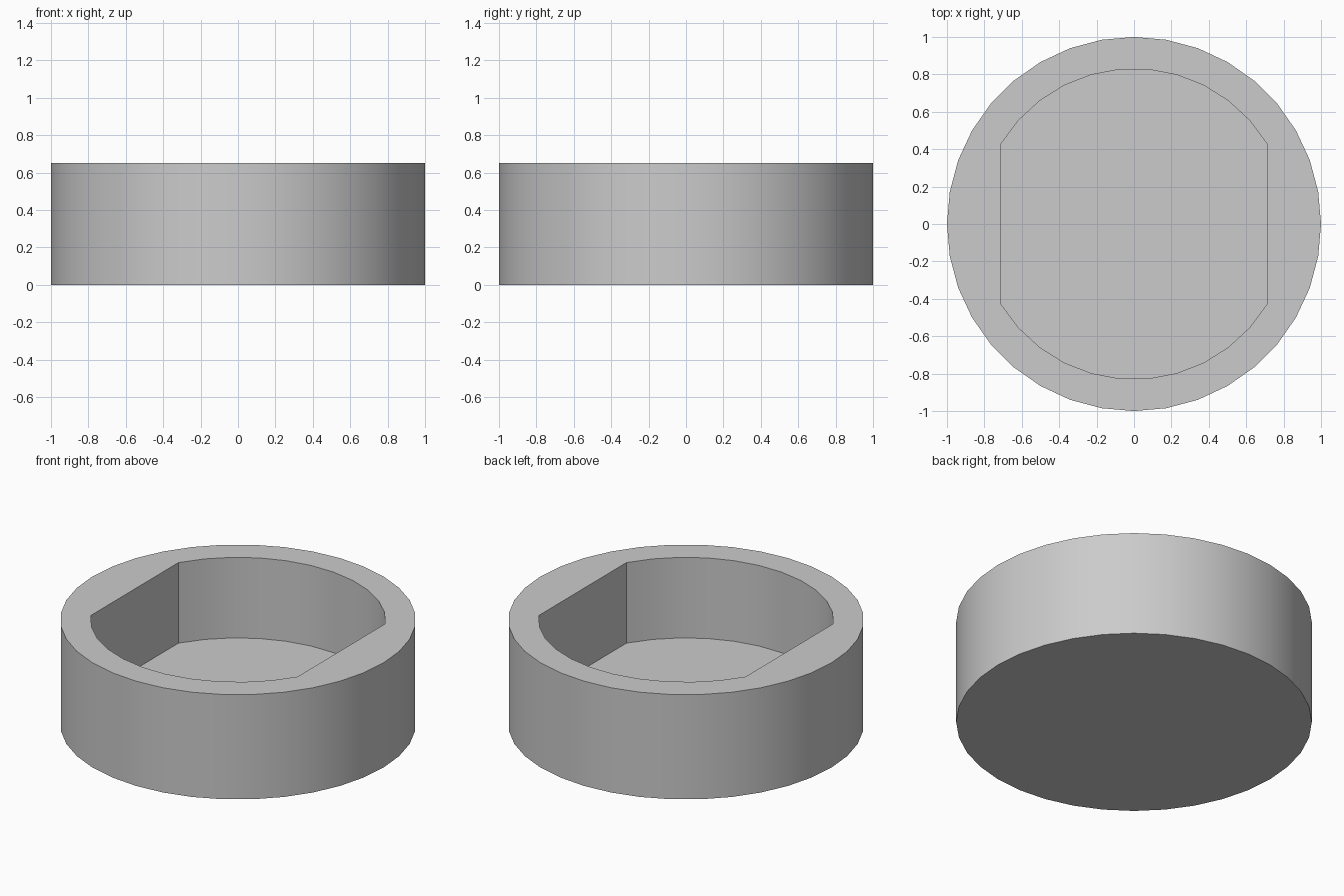
import bpy, bmesh
from math import cos, sin, pi, atan2, radians

old = bpy.data.objects.get("Cube")
if old:
    bpy.data.objects.remove(old, do_unlink=True)

HEIGHT, FLOOR = 0.65, 0.15
POCKET_RADIUS, FLAT_X, FLAT_Y = 0.83, 0.71, 0.43

mat = bpy.data.materials.new("plain grey")
mat.use_nodes = True
grey = (0.6, 0.6, 0.6, 1)
mat.diffuse_color = grey
mat.node_tree.nodes["Principled BSDF"].inputs["Base Color"].default_value = grey


def circle_outline(radius, sides):
    return [(radius * cos(2 * pi * i / sides), radius * sin(2 * pi * i / sides))
            for i in range(sides)]


def flat_sided_outline(segments):
    """Circle trimmed by two straight sides, counter-clockwise."""
    start = atan2(FLAT_Y, FLAT_X)
    step = (pi - 2 * start) / segments
    arc = [(POCKET_RADIUS * cos(start + i * step), POCKET_RADIUS * sin(start + i * step))
           for i in range(segments + 1)]
    return arc + [(-x, -y) for x, y in arc]


def wall(bm, outline, low, high):
    """Vertical wall closed at its lower end; returns its upper edges."""
    bottom = [bm.verts.new((x, y, low)) for x, y in outline]
    top = [bm.verts.new((x, y, high)) for x, y in outline]
    bm.faces.new(bottom)
    rim = []
    for i in range(len(outline)):
        j = (i + 1) % len(outline)
        bm.faces.new((bottom[i], bottom[j], top[j], top[i]))
        rim.append(bm.edges.get((top[i], top[j])))
    return rim


# Round cup with a flat-sided pocket, joined by the flat top rim
bm = bmesh.new()
rim_edges = wall(bm, circle_outline(1, 36), 0, HEIGHT)
rim_edges += wall(bm, flat_sided_outline(11), FLOOR, HEIGHT)
bmesh.ops.triangle_fill(bm, edges=rim_edges, use_beauty=True, normal=(0, 0, 1))
bmesh.ops.recalc_face_normals(bm, faces=bm.faces)

mesh = bpy.data.meshes.new("round_cup")
bm.to_mesh(mesh)
bm.free()
mesh.materials.append(mat)
cup = bpy.data.objects.new("round_cup", mesh)
bpy.context.collection.objects.link(cup)

# Smooth curved walls with crisp rims and pocket corners
bpy.ops.object.select_all(action="DESELECT")
cup.select_set(True)
bpy.context.view_layer.objects.active = cup
bpy.ops.object.shade_smooth_by_angle(angle=radians(30))
